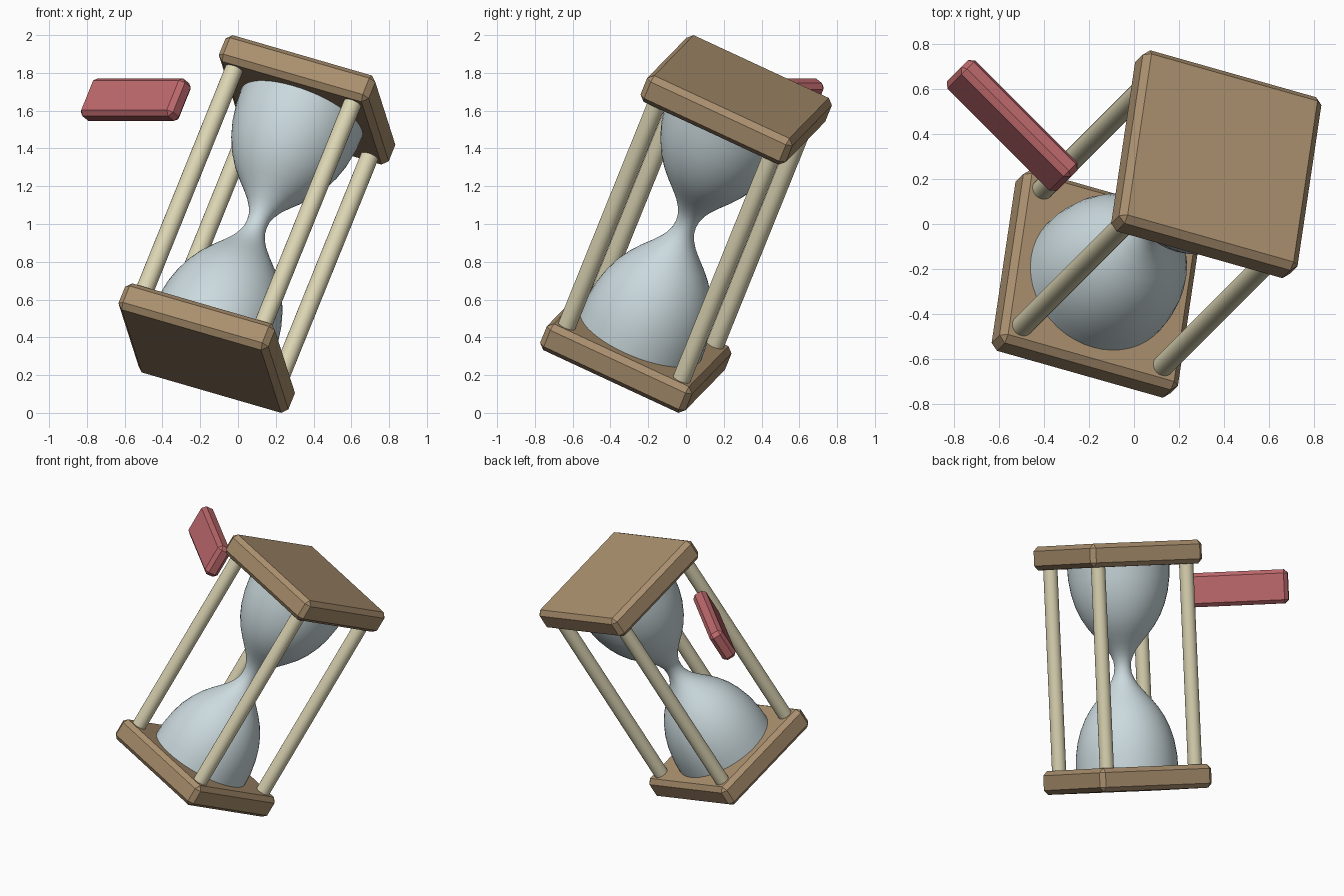
import bpy, bmesh, math
from mathutils import Vector, Matrix

if "Cube" in bpy.data.objects:
    bpy.data.objects.remove(bpy.data.objects["Cube"])

# Tilted frame: u, v across the plates, n along the hourglass axis
n = Vector((0.351, 0.351, 0.868)).normalized()
u = Vector((0.928, -0.2615, -0.2665))
u = (u - n * u.dot(n)).normalized()
v = n.cross(u)
CENTRE = Vector((0.10, 0.0, 1.0))


def frame(x, y, z, origin):
    m = Matrix((x, y, z)).transposed().to_4x4()
    m.translation = origin
    return m


TILT = frame(u, v, n, CENTRE)


def material(name, rgb):
    m = bpy.data.materials.new(name)
    m.diffuse_color = (*rgb, 1)
    m.use_nodes = True
    m.node_tree.nodes["Principled BSDF"].inputs["Base Color"].default_value = m.diffuse_color
    return m


wood = material("brown wood", (0.40, 0.275, 0.155))
cream = material("cream rod", (0.71, 0.66, 0.45))
glass = material("pale glass", (0.60, 0.70, 0.73))
red = material("red", (0.51, 0.14, 0.15))


def finish(bm, name, mat, matrix, smooth=False):
    bmesh.ops.recalc_face_normals(bm, faces=bm.faces[:])
    mesh = bpy.data.meshes.new(name)
    bm.to_mesh(mesh)
    bm.free()
    mesh.materials.append(mat)
    ob = bpy.data.objects.new(name, mesh)
    bpy.context.collection.objects.link(ob)
    ob.matrix_world = matrix
    if smooth:
        bpy.ops.object.select_all(action='DESELECT')
        ob.select_set(True)
        bpy.context.view_layer.objects.active = ob
        bpy.ops.object.shade_smooth_by_angle(angle=math.radians(40))
    return ob


def bevelled_box(name, size, mat, matrix, bevel):
    bm = bmesh.new()
    bmesh.ops.create_cube(bm, size=1)
    bmesh.ops.scale(bm, vec=size, verts=bm.verts[:])
    ob = finish(bm, name, mat, matrix)
    mod = ob.modifiers.new("bevel", 'BEVEL')
    mod.width = bevel
    mod.segments = 1


# End plates
H, T, SIDE = 0.757, 0.16, 0.856
for name, s in (("top_plate", 1), ("bottom_plate", -1)):
    bevelled_box(name, (SIDE, SIDE, T), wood,
                 TILT @ Matrix.Translation((0, 0, s * H)), 0.03)

# Four corner rods
P = 0.338
for i, (a, b) in enumerate(((-1, -1), (1, -1), (1, 1), (-1, 1))):
    bm = bmesh.new()
    bmesh.ops.create_cone(bm, cap_ends=True, segments=24,
                          radius1=0.048, radius2=0.048, depth=2 * H)
    finish(bm, f"rod_{i + 1}", cream,
           TILT @ Matrix.Translation((a * P, b * P, 0)), True)

# Glass bulbs: half profile (distance along axis, radius), mirrored and spun
half = [(0.04, 0.06), (0.08, 0.076), (0.12, 0.10), (0.167, 0.138), (0.22, 0.185),
        (0.275, 0.228), (0.34, 0.268), (0.418, 0.302), (0.50, 0.326),
        (0.60, 0.342), (0.70, 0.346)]
profile = [(-s, r) for s, r in reversed(half)] + [(0, 0.056)] + half
bm = bmesh.new()
pts = [bm.verts.new((r, 0, s)) for s, r in profile]
edges = [bm.edges.new(p) for p in zip(pts, pts[1:])]
bmesh.ops.spin(bm, geom=pts + edges, cent=(0, 0, 0), axis=(0, 0, 1),
               angle=2 * math.pi, steps=48, use_merge=True)
bmesh.ops.remove_doubles(bm, verts=bm.verts[:], dist=1e-4)
bmesh.ops.holes_fill(bm, edges=[e for e in bm.edges if e.is_boundary], sides=0)
finish(bm, "glass_bulbs", glass, TILT, True)

# Floating red block beside the top, level along its length
e = Vector((1, -1, 0)).normalized()
bevelled_box("red_block", (0.69, 0.10, 0.23), red,
             frame(e, n.cross(e), n, Vector((-0.541, 0.438, 1.658))), 0.025)
